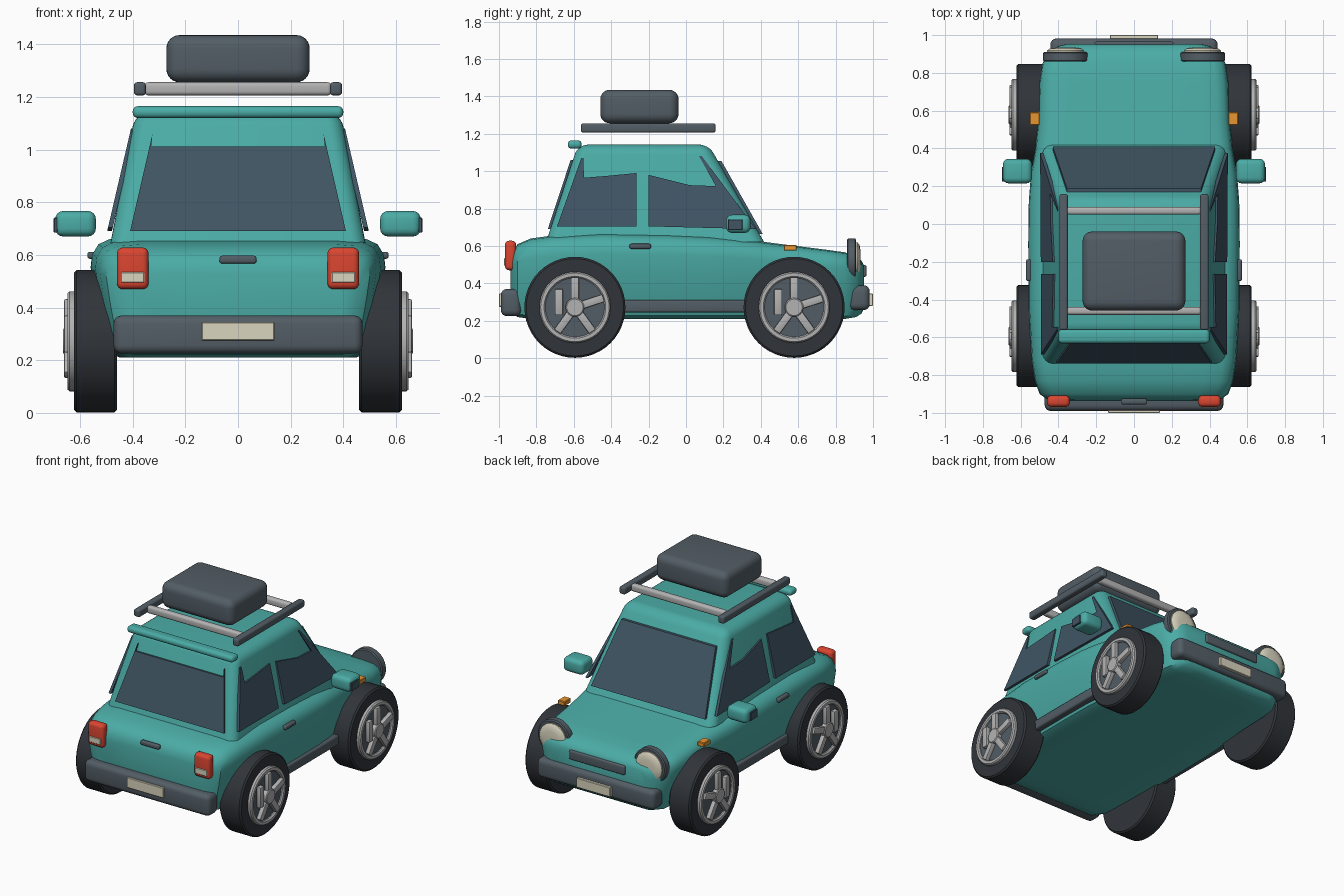
import bpy, bmesh, math
from mathutils import Matrix, Vector

if "Cube" in bpy.data.objects:
    bpy.data.objects.remove(bpy.data.objects["Cube"])

def material(name, rgb):
    m = bpy.data.materials.new(name)
    m.diffuse_color = (*rgb, 1)
    m.use_nodes = True
    m.node_tree.nodes["Principled BSDF"].inputs["Base Color"].default_value = m.diffuse_color
    return m

TEAL = material("teal_paint", (0.07, 0.41, 0.38))
DARK = material("dark_trim", (0.085, 0.11, 0.13))
TYRE = material("rubber", (0.03, 0.035, 0.042))
GLASS = material("glass", (0.05, 0.09, 0.125))
METAL = material("metal", (0.45, 0.45, 0.45))
CREAM = material("cream", (0.7, 0.66, 0.52))
RED = material("red_lens", (0.7, 0.06, 0.03))
ORANGE = material("orange_lens", (0.8, 0.3, 0.03))

def finish(name, bm, mat, angle=35):
    bmesh.ops.recalc_face_normals(bm, faces=bm.faces[:])
    me = bpy.data.meshes.new(name)
    bm.to_mesh(me)
    bm.free()
    me.materials.append(mat)
    ob = bpy.data.objects.new(name, me)
    bpy.context.collection.objects.link(ob)
    bpy.ops.object.select_all(action='DESELECT')
    ob.select_set(True)
    bpy.context.view_layer.objects.active = ob
    bpy.ops.object.shade_smooth_by_angle(angle=math.radians(angle))
    return ob

def box(name, x, y, z, mat, bevel=0.0, seg=4, rot=None):
    """Box from (min, max) ranges, with rounded edges."""
    bm = bmesh.new()
    bmesh.ops.create_cube(bm, size=1)
    bmesh.ops.scale(bm, vec=(x[1] - x[0], y[1] - y[0], z[1] - z[0]), verts=bm.verts)
    if bevel:
        bmesh.ops.bevel(bm, geom=bm.edges[:], offset=bevel, segments=seg, profile=0.5, affect='EDGES')
    if rot:
        bmesh.ops.transform(bm, matrix=Matrix.Rotation(rot, 4, 'X'), verts=bm.verts)
    bmesh.ops.translate(bm, vec=(sum(x) / 2, sum(y) / 2, sum(z) / 2), verts=bm.verts)
    return finish(name, bm, mat)

def loft(name, rings, mat, closed=False):
    """Skin a list of equal point rings; closed joins last to first."""
    bm = bmesh.new()
    vs = [[bm.verts.new(p) for p in r] for r in rings]
    n = len(vs[0])
    pairs = list(zip(vs, vs[1:])) + ([(vs[-1], vs[0])] if closed else [])
    for a, b in pairs:
        for i in range(n):
            j = (i + 1) % n
            bm.faces.new((a[i], a[j], b[j], b[i]))
    if not closed:
        bm.faces.new(vs[0])
        bm.faces.new(vs[-1])
    return finish(name, bm, mat)

def lathe(name, profile, centre, axis, mat, closed=False, n=48):
    """Revolve (offset, radius) points about an axis along x or y."""
    c = Vector(centre)
    rings = []
    for t, r in profile:
        ring = []
        for k in range(n):
            a = 2 * math.pi * k / n
            u, v = r * math.cos(a), r * math.sin(a)
            ring.append(c + (Vector((t, u, v)) if axis == 'x' else Vector((u, t, v))))
        rings.append(ring)
    return loft(name, rings, mat, closed)

def panel(name, pts, depth, mat):
    """Flat outline thickened by a vector."""
    bm = bmesh.new()
    f = bm.faces.new([bm.verts.new(p) for p in pts])
    ext = bmesh.ops.extrude_face_region(bm, geom=[f], use_keep_orig=True)
    bmesh.ops.translate(bm, vec=depth, verts=[g for g in ext["geom"] if isinstance(g, bmesh.types.BMVert)])
    return finish(name, bm, mat, 20)

# Lower body: lofted cross-sections (y, half width, top, bottom)
section = [(0.5, 0), (.8, 0), (.88, .04), (.93, .22), (.97, .5), (1, .76), (.99, .86), (.95, .94), (.87, .985), (.7, 1), (.35, 1)]
stations = [(-.938, .41, .53, .27), (-.928, .46, .575, .24), (-.9, .5, .61, .22), (-.83, .525, .64, .21),
            (-.72, .542, .655, .21), (-.45, .558, .668, .21), (-.1, .56, .662, .21), (.12, .557, .652, .21),
            (.27, .545, .64, .21), (.4, .522, .624, .21), (.55, .508, .605, .21), (.75, .5, .58, .21),
            (.85, .485, .566, .21), (.91, .45, .545, .22), (.94, .405, .52, .24), (.952, .36, .495, .27)]
rings = []
for y, w, zt, zb in stations:
    half = [(w * fx, y, zb + (zt - zb) * fz) for fx, fz in section]
    rings.append(half + [(-x, yy, z) for x, yy, z in reversed(half)])
loft("lower_body", rings, TEAL)

# Cabin: rounded tapering block
bm = bmesh.new()
bmesh.ops.create_cube(bm, size=2)
for v in bm.verts:
    up = v.co.z > 0
    y = (.121 if up else .418) if v.co.y > 0 else (-.578 if up else -.748)
    v.co = (math.copysign(.39 if up else .489, v.co.x), y, 1.142 if up else .62)
edges = [e for e in bm.edges if max(v.co.z for v in e.verts) > 1]
bmesh.ops.bevel(bm, geom=edges, offset=.055, segments=6, profile=0.5, affect='EDGES')
finish("cabin", bm, TEAL)

# Windows
rear_side = [(-.69, .705), (-.265, .705), (-.265, .99), (-.42, .975), (-.545, .965), (-.545, 1.07), (-.56, 1.07)]
front_side = [(-.2, .705), (.375, .69), (.085, 1.08), (.07, 1.08), (.16, .92), (.02, .925), (-.2, .98)]
for s, side in ((-1, "left"), (1, "right")):
    for part, outline in (("rear", rear_side), ("front", front_side)):
        pts = [(s * (.497 - .232 * (z - .69)), y, z) for y, z in outline]
        panel(f"{part}_window_{side}", pts, (-s * .018, 0, 0), GLASS)
half = [(.41, .69), (.325, 1.06), (.33, 1.012)]
outline = half + [(-x, z) for x, z in reversed(half)]
panel("rear_windscreen", [(x, -.762 + .33 * (z - .62), z) for x, z in outline], (0, .018, 0), GLASS)
outline = [(.43, .665), (.355, 1.055), (-.355, 1.055), (-.43, .665)]
panel("front_windscreen", [(x, .435 - .565 * (z - .62), z) for x, z in outline], (0, -.022, 0), GLASS)

# Roof spoiler, rack and luggage
box("roof_spoiler", (-.4, .4), (-.632, -.558), (1.12, 1.165), TEAL, .02)
box("luggage", (-.272, .272), (-.458, -.04), (1.256, 1.435), DARK, .05, 6)
for y in (-.46, .07):
    box("rack_crossbar", (-.355, .355), (y - .021, y + .021), (1.206, 1.256), METAL, .015)
for s in (-1, 1):
    box("rack_rail", sorted((s * .35, s * .395)), (-.562, .158), (1.206, 1.256), DARK, .012)

# Bumpers, plates, grille and boot handle
box("rear_bumper", (-.473, .473), (-.99, -.88), (.225, .37), DARK, .032)
box("front_bumper", (-.443, .443), (.87, .982), (.257, .39), DARK, .032)
box("rear_plate", (-.138, .138), (-1, -.975), (.275, .345), CREAM, .003, 1)
box("front_plate", (-.128, .128), (.97, 1), (.28, .345), CREAM, .003, 1)
box("grille", (-.21, .21), (.93, .965), (.435, .498), DARK, .01)
box("boot_handle", (-.07, .07), (-.955, -.925), (.567, .597), DARK, .01)

# Paired lights, mirrors, handles and sills
for s in (-1, 1):
    def mx(a, b):
        return sorted((s * a, s * b))
    box("tail_light", mx(.34, .46), (-.968, -.908), (.47, .628), RED, .022)
    box("reversing_light", mx(.356, .445), (-.973, -.95), (.495, .535), CREAM, .003, 1)
    c = (s * .3625, 0, .52)
    lathe("headlight_rim", [(.86, .112), (.866, .12), (.904, .12), (.91, .112)], c, 'y', DARK)
    lathe("headlight_lens", [(.9, .098), (.918, .098), (.928, .085), (.934, .05)], c, 'y', CREAM)
    box("mirror", mx(.54, .694), (.215, .345), (.67, .767), TEAL, .03)
    box("mirror_glass", mx(.685, .7), (.225, .303), (.685, .742), GLASS, .003, 1)
    box("indicator", mx(.5, .552), (.523, .592), (.575, .606), ORANGE, .004, 1)
    box("door_handle", mx(.54, .572), (-.302, -.187), (.585, .612), DARK, .01)
    box("sill", mx(.46, .54), (-.42, .4), (.245, .312), DARK, .012)

# Wheels
for y in (-.594, .578):
    for s in (-1, 1):
        def prof(*pts):
            return [(s * t, r) for t, r in pts]
        c = (0, y, .272)
        lathe("tyre", prof((.46, .2), (.46, .26), (.47, .27), (.613, .27), (.623, .26), (.623, .18)), c, 'x', TYRE)
        lathe("wheel_disc", prof((.61, .17), (.632, .17)), c, 'x', DARK)
        lathe("wheel_rim", prof((.615, .19), (.64, .19), (.648, .183), (.648, .165), (.64, .158), (.615, .158)), c, 'x', METAL, True)
        lathe("wheel_hub", prof((.62, .05), (.66, .05), (.665, .044)), c, 'x', METAL, n=24)
        for i in range(5):
            a = math.radians(18 + 72 * i)
            py, pz = y + .09 * math.cos(a), .272 + .09 * math.sin(a)
            # the rearward spoke stands upright
            turn = 0 if i == 2 else a - math.pi / 2
            box("wheel_spoke", sorted((s * .63, s * .66)), (py - .021, py + .021),
                (pz - .07, pz + .07), METAL, .005, 2, turn)
